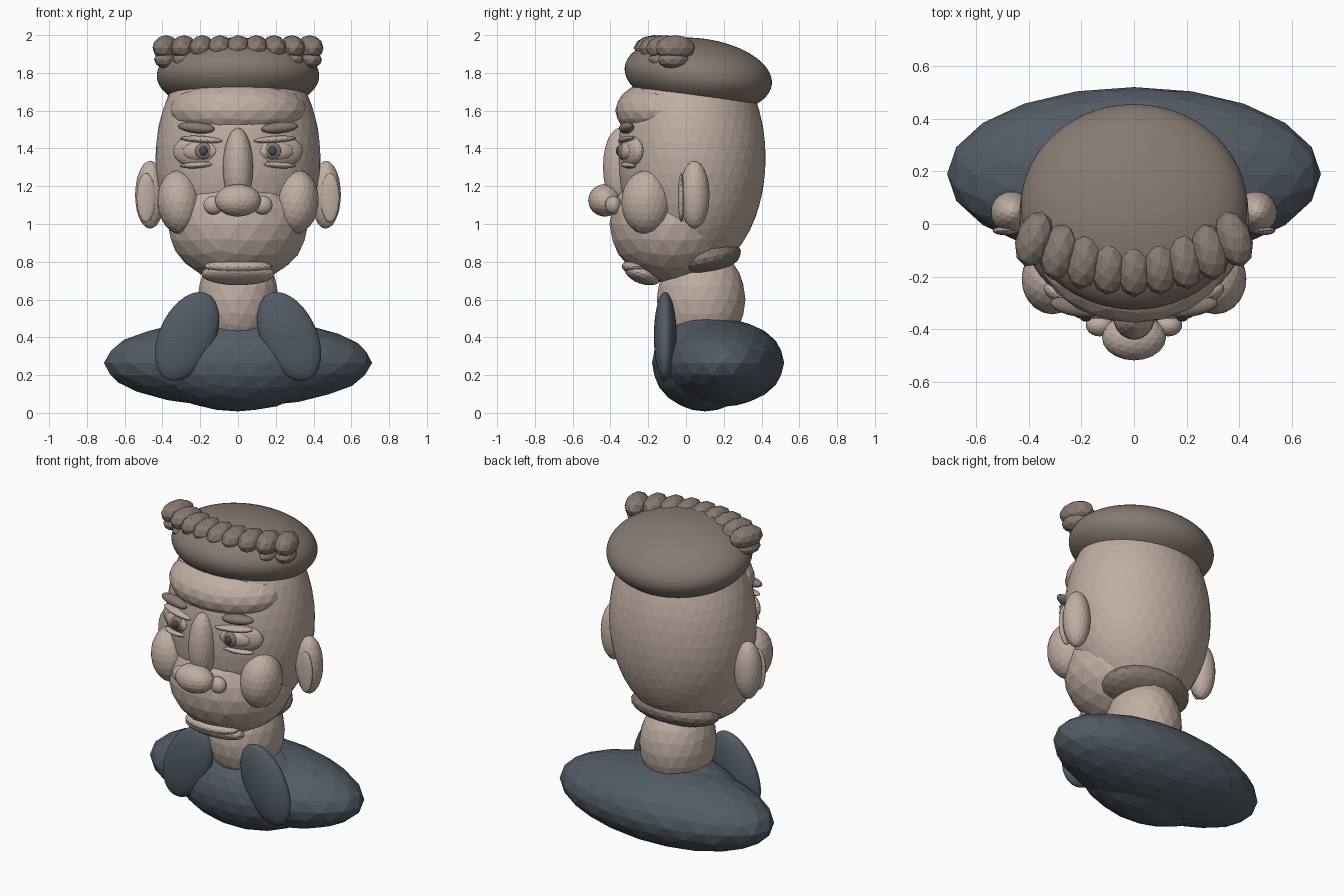
import bpy, bmesh, math
from mathutils import Matrix, Vector, Euler


def mat(name, rgb):
    m = bpy.data.materials.new(name)
    m.diffuse_color = (*rgb, 1)
    return m


SKIN = mat("skin", (0.53, 0.42, 0.36))
HAIR = mat("hair", (0.24, 0.195, 0.165))
CLOTH = mat("cloth", (0.085, 0.105, 0.13))
DARK = mat("pupil", (0.06, 0.075, 0.10))


def blob(name, loc, rad, m, rot=(0, 0, 0), sub=3, smooth=False):
    """Faceted ellipsoid; rotation in degrees."""
    bm = bmesh.new()
    bmesh.ops.create_icosphere(bm, subdivisions=sub, radius=1)
    r = Euler([math.radians(a) for a in rot]).to_matrix().to_4x4()
    bm.transform(Matrix.Translation(Vector(loc)) @ r @ Matrix.Diagonal((*rad, 1)))
    for f in bm.faces:
        f.smooth = smooth
    me = bpy.data.meshes.new(name)
    bm.to_mesh(me)
    bm.free()
    me.materials.append(m)
    ob = bpy.data.objects.new(name, me)
    bpy.context.collection.objects.link(ob)
    return ob


def pair(name, loc, rad, m, rot=(0, 0, 0), sub=3):
    """Right-hand (+x) blob plus its mirror image."""
    blob(name + "_right", loc, rad, m, rot, sub)
    blob(name + "_left", (-loc[0], loc[1], loc[2]), rad, m,
         (rot[0], -rot[1], -rot[2]), sub)


# Clothing
blob("shoulders", (0, 0.19, 0.265), (0.71, 0.33, 0.232), CLOTH)
blob("chest", (0, 0.10, 0.265), (0.46, 0.28, 0.257), CLOTH)
pair("collar_flap", (0.27, -0.11, 0.405), (0.147, 0.06, 0.25), CLOTH, (0, -25, 0), 4)

# Head and neck
blob("neck", (0, 0.08, 0.60), (0.215, 0.235, 0.28), SKIN)
blob("cranium", (0, 0.03, 1.35), (0.437, 0.392, 0.62), SKIN, sub=4)
blob("jaw", (0, -0.07, 1.0), (0.372, 0.335, 0.315), SKIN)
blob("forehead", (0, -0.10, 1.60), (0.365, 0.275, 0.17), SKIN)
blob("nape_hair", (0, 0.10, 0.82), (0.285, 0.195, 0.095), HAIR, (12, 0, 0))
pair("cheek", (0.31, -0.21, 1.115), (0.117, 0.133, 0.17), SKIN, (0, 5, 0))

# Ears
pair("ear", (0.465, 0.045, 1.155), (0.08, 0.08, 0.18), SKIN)
pair("inner_ear", (0.487, -0.025, 1.14), (0.05, 0.018, 0.13), SKIN)

# Nose
blob("nose_bridge", (0, -0.35, 1.30), (0.08, 0.09, 0.21), SKIN)
blob("nose_tip", (0, -0.43, 1.125), (0.122, 0.088, 0.086), SKIN)
pair("nostril", (0.13, -0.385, 1.10), (0.053, 0.042, 0.05), SKIN)

# Mouth
blob("upper_lip", (0, -0.255, 0.775), (0.18, 0.085, 0.042), SKIN)
blob("lower_lip", (0, -0.23, 0.735), (0.195, 0.10, 0.052), SKIN, (-20, 0, 0))

# Eyes
pair("eye_socket", (0.225, -0.285, 1.385), (0.127, 0.045, 0.083), SKIN, (0, 0, 22))
pair("eyeball", (0.20, -0.315, 1.385), (0.095, 0.035, 0.052), SKIN, (0, 0, 12))
pair("iris", (0.183, -0.342, 1.387), (0.045, 0.02, 0.045), HAIR)
pair("pupil", (0.183, -0.355, 1.387), (0.022, 0.016, 0.026), DARK)
pair("upper_lid", (0.19, -0.315, 1.447), (0.12, 0.038, 0.019), SKIN, (0, -4, 12))
pair("lower_lid", (0.215, -0.305, 1.312), (0.095, 0.035, 0.017), SKIN, (0, 3, 14))
pair("eyebrow", (0.22, -0.315, 1.51), (0.10, 0.036, 0.03), HAIR, (0, -5, 10))

# Hair cap and the rolled fringe, nine lumps in two rows along an arc
blob("hair_cap", (0, 0.065, 1.785), (0.43, 0.392, 0.198), HAIR, (-7, 0, 0), 5, True)
for i in range(9):
    x = (i - 4) * 0.095
    y = -0.167 + 0.11 * (x / 0.38) ** 2
    turn = 18 * x / 0.38
    blob(f"fringe_top_{i + 1}", (x, y, 1.933), (0.068, 0.11, 0.067), HAIR, (0, 0, turn), 2)
    blob(f"fringe_low_{i + 1}", (x, y - 0.01, 1.87), (0.062, 0.085, 0.048), HAIR, (0, 0, turn), 2)
